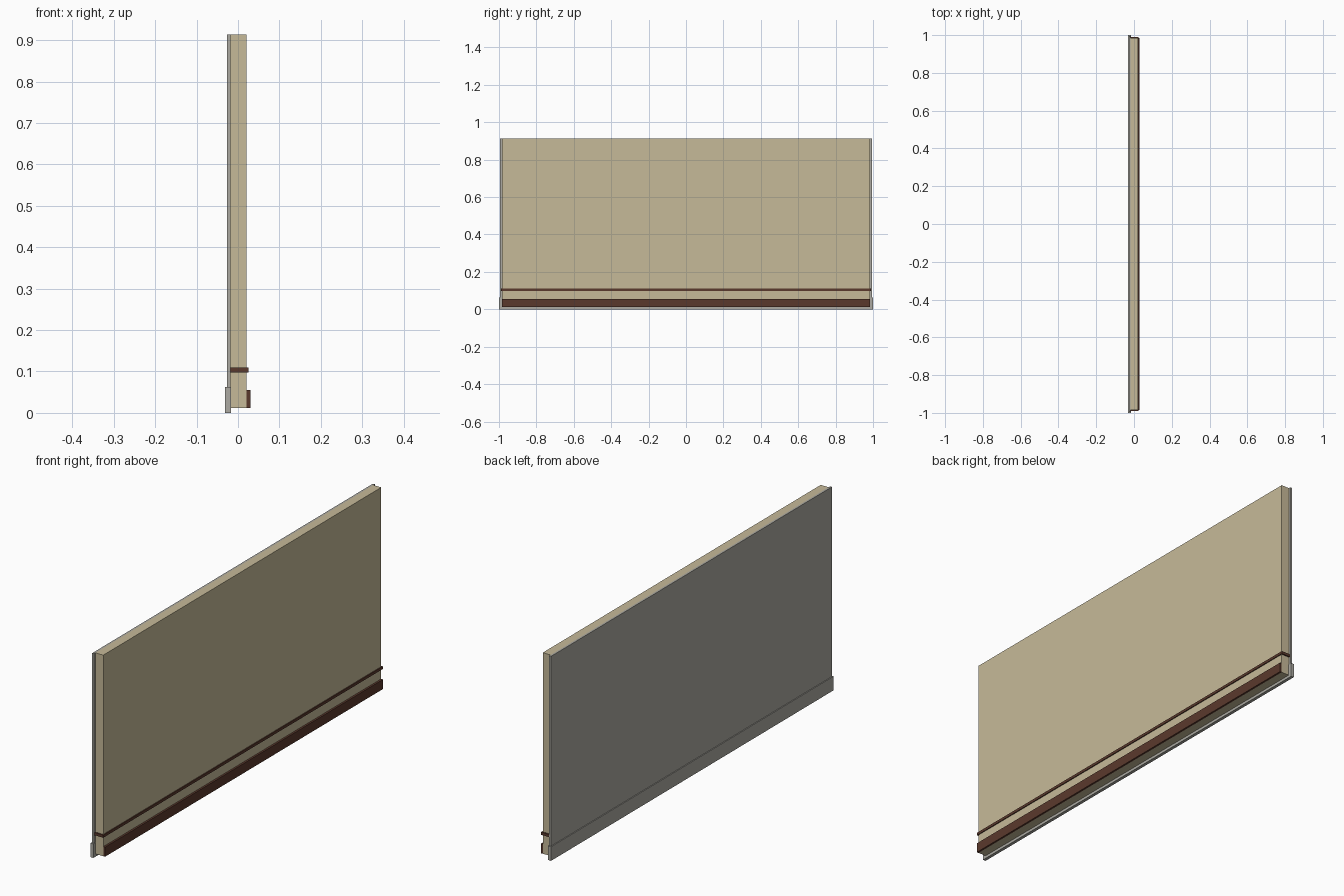
import bpy

if "Cube" in bpy.data.objects:
    bpy.data.objects.remove(bpy.data.objects["Cube"])


def material(name, rgb):
    # sRGB 0-255 to linear
    lin = [((c / 255 + 0.055) / 1.055) ** 2.4 for c in rgb]
    m = bpy.data.materials.new(name)
    m.diffuse_color = (*lin, 1)
    m.use_nodes = True
    m.node_tree.nodes["Principled BSDF"].inputs["Base Color"].default_value = m.diffuse_color
    return m


cream = material("cream", (198, 186, 153))
brown = material("dark brown", (90, 57, 44))
grey = material("warm grey", (172, 170, 162))


def slab(name, x0, x1, half_y, z0, z1, mat):
    bpy.ops.mesh.primitive_cube_add(
        size=1, location=((x0 + x1) / 2, 0, (z0 + z1) / 2))
    ob = bpy.context.object
    ob.name = name
    ob.scale = (x1 - x0, 2 * half_y, z1 - z0)
    bpy.ops.object.transform_apply(location=False, rotation=False, scale=True)
    ob.data.materials.append(mat)
    return ob


# Wall body and its backing sheet
slab("wall_panel", -0.018, 0.021, 0.984, 0.012, 0.913, cream)
slab("back_sheet", -0.027, -0.018, 0.994, 0.012, 0.913, grey)
# Grey skirting along the back, reaching the ground
slab("back_skirting", -0.031, -0.017, 1.0, 0.0, 0.063, grey)
# Brown rail wrapping front and ends, and the front baseboard
slab("trim_rail", -0.018, 0.025, 0.990, 0.098, 0.110, brown)
slab("front_baseboard", 0.021, 0.030, 0.984, 0.012, 0.055, brown)
